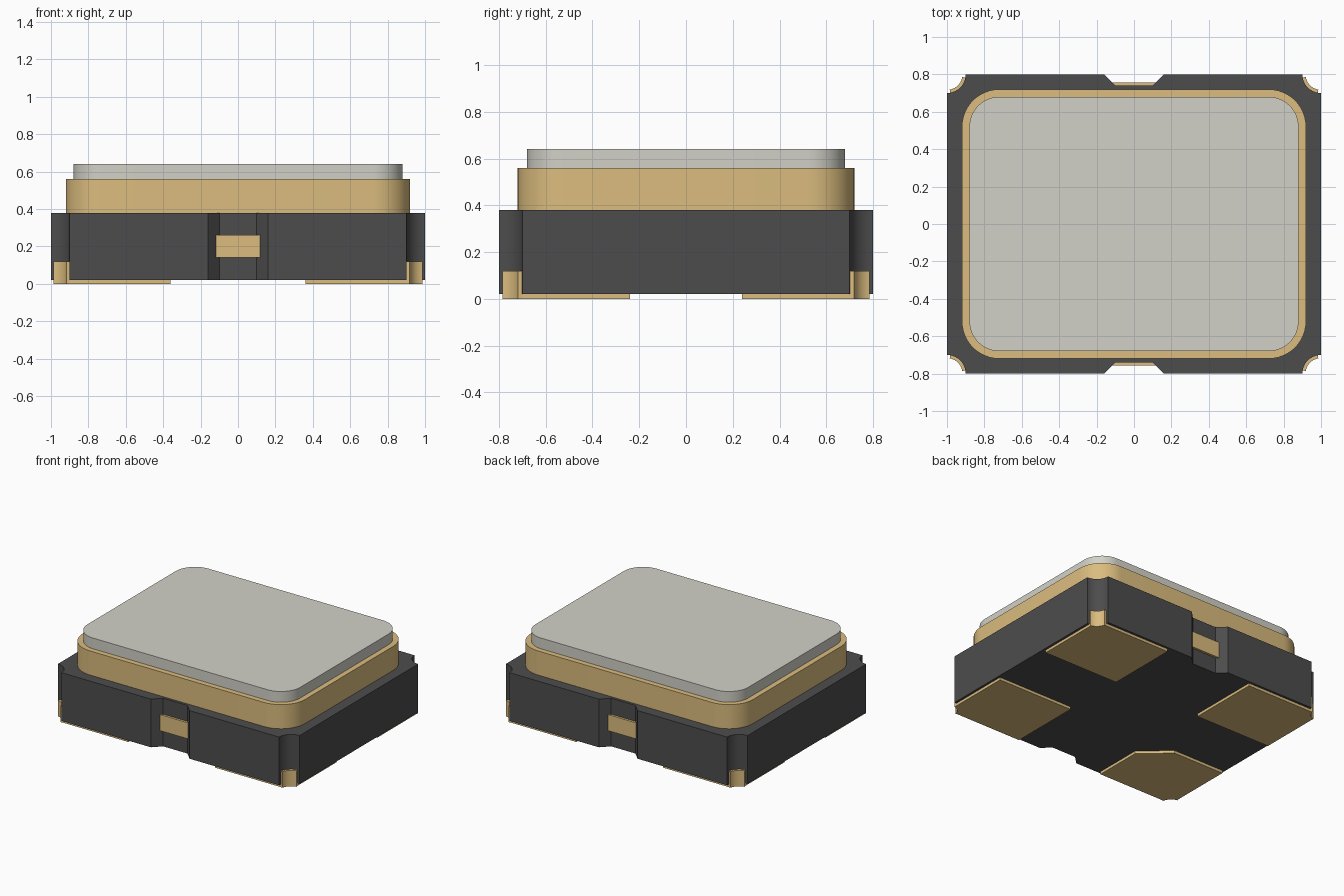
import bpy, bmesh, math

cube = bpy.data.objects.get("Cube")
if cube:
    bpy.data.objects.remove(cube, do_unlink=True)


def material(name, rgb):
    m = bpy.data.materials.new(name)
    m.use_nodes = True
    m.diffuse_color = (*rgb, 1)
    m.node_tree.nodes["Principled BSDF"].inputs["Base Color"].default_value = (*rgb, 1)
    return m


CERAMIC = material("dark grey ceramic", (0.073, 0.073, 0.073))
GOLD = material("gold plating", (0.708, 0.504, 0.210))
METAL = material("light metal", (0.645, 0.638, 0.572))


def arc(cx, cy, r, a0, a1, steps=10):
    """Points on a circular arc, angles in degrees."""
    angles = [math.radians(a0 + (a1 - a0) * i / steps) for i in range(steps + 1)]
    return [(cx + r * math.cos(a), cy + r * math.sin(a)) for a in angles]


def prism(name, outline, z0, z1, mat):
    """Extrude a flat outline from z0 to z1."""
    bm = bmesh.new()
    face = bm.faces.new([bm.verts.new((x, y, z0)) for x, y in outline])
    top = bmesh.ops.extrude_face_region(bm, geom=[face])["geom"]
    verts = [v for v in top if isinstance(v, bmesh.types.BMVert)]
    bmesh.ops.translate(bm, vec=(0, 0, z1 - z0), verts=verts)
    bmesh.ops.recalc_face_normals(bm, faces=bm.faces)
    mesh = bpy.data.meshes.new(name)
    bm.to_mesh(mesh)
    bm.free()
    mesh.materials.append(mat)
    obj = bpy.data.objects.new(name, mesh)
    bpy.context.collection.objects.link(obj)
    bpy.ops.object.select_all(action="DESELECT")
    obj.select_set(True)
    bpy.context.view_layer.objects.active = obj
    bpy.ops.object.shade_smooth_by_angle(angle=math.radians(30))
    return obj


def rounded_rect(hx, hy, r):
    pts = []
    for i, (sx, sy) in enumerate([(1, 1), (-1, 1), (-1, -1), (1, -1)]):
        pts += arc(sx * (hx - r), sy * (hy - r), r, 90 * i, 90 * i + 90, 12)
    return pts


def flip(points, sx, sy):
    return [(sx * x, sy * y) for x, y in points]


# Ceramic body: scooped corners and a tapered notch in the front and back edges
half = (arc(1, 0.8, 0.1, 270, 180)
        + [(0.16, 0.8), (0.10, 0.74), (-0.10, 0.74), (-0.16, 0.8)]
        + arc(-1, 0.8, 0.1, 0, -90))
prism("ceramic_body", half + flip(half, -1, -1), 0.02, 0.38, CERAMIC)

# Seal ring and lid
prism("seal_ring", rounded_rect(0.92, 0.72, 0.20), 0.38, 0.56, GOLD)
prism("lid", rounded_rect(0.88, 0.68, 0.16), 0.56, 0.64, METAL)

# Corner contacts and solder pads; the front right pad has a cut inner corner
scoop = arc(1, 0.8, 0.1, 260, 190)
lining = scoop + arc(1, 0.8, 0.083, 190, 260)
for sx, xname in ((1, "left"), (-1, "right")):
    for sy, yname in ((1, "back"), (-1, "front")):
        inner = [(0.36, 0.24)]
        if sx < 0 and sy < 0:
            inner = [(0.36, 0.42), (0.56, 0.24)]
        pad = inner + [(0.983, 0.24)] + scoop + [(0.36, 0.783)]
        prism(f"solder_pad_{yname}_{xname}", flip(pad, sx, sy), 0, 0.02, GOLD)
        prism(f"corner_contact_{yname}_{xname}", flip(lining, sx, sy), 0, 0.12, GOLD)

# Side contacts inside the notches
for sy, yname in ((1, "back"), (-1, "front")):
    plate = [(-0.12, 0.70), (0.12, 0.70), (0.12, 0.757), (-0.12, 0.757)]
    prism(f"side_contact_{yname}", flip(plate, 1, sy), 0.14, 0.26, GOLD)
